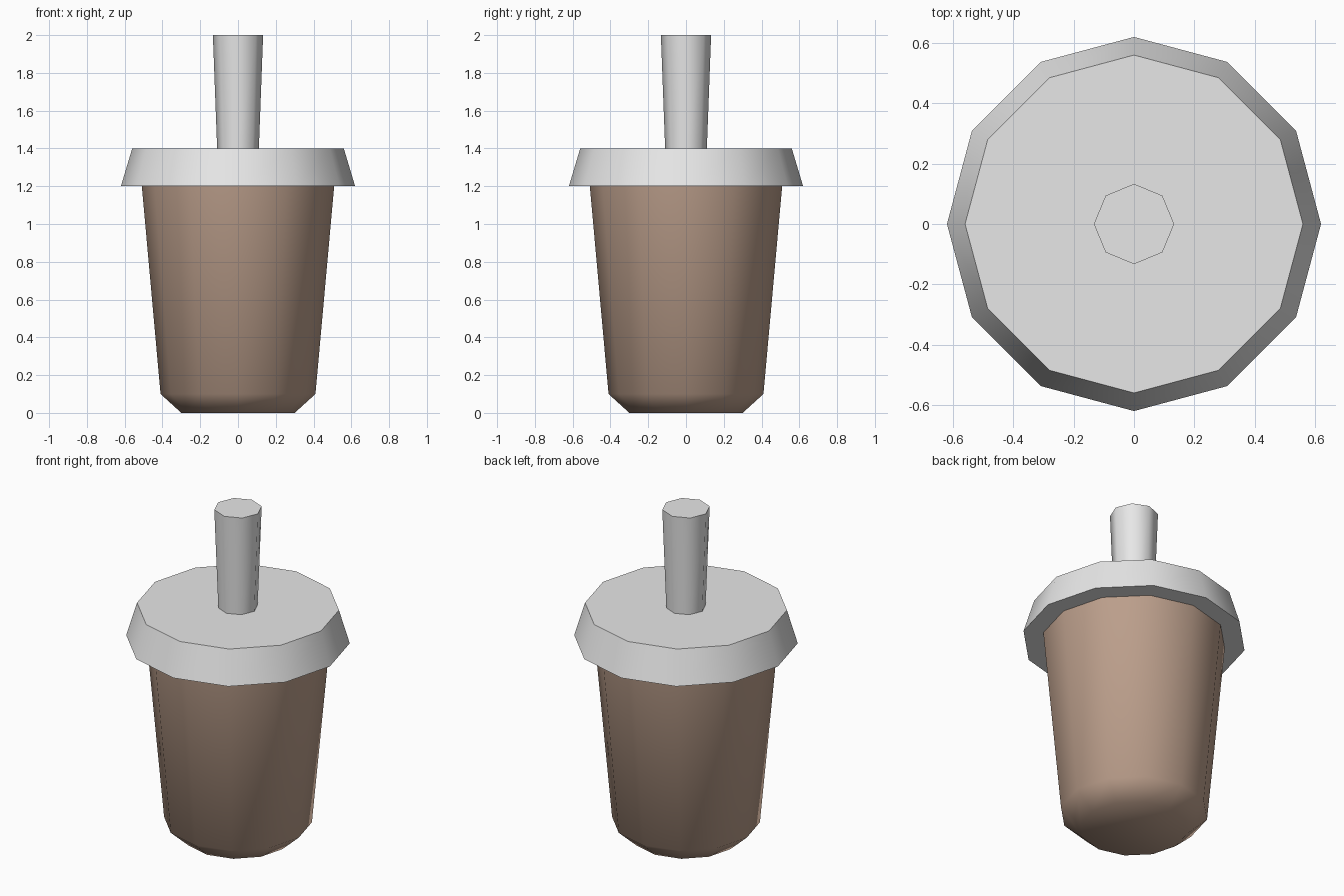
import bpy, bmesh, math

cube = bpy.data.objects.get("Cube")
if cube:
    bpy.data.objects.remove(cube, do_unlink=True)


def make_material(name, rgb):
    mat = bpy.data.materials.new(name)
    mat.use_nodes = True
    color = (*rgb, 1)
    mat.diffuse_color = color
    mat.node_tree.nodes["Principled BSDF"].inputs["Base Color"].default_value = color
    return mat


def lathe(name, profile, sides, mat, cap_top=True, smooth_angle=50):
    """Stack rings of (radius, height) into a faceted round body."""
    bm = bmesh.new()
    rings = []
    for radius, z in profile:
        angles = [math.tau * i / sides for i in range(sides)]
        rings.append([bm.verts.new((radius * math.cos(a), radius * math.sin(a), z))
                      for a in angles])
    for low, high in zip(rings, rings[1:]):
        for i in range(sides):
            j = (i + 1) % sides
            bm.faces.new((low[i], low[j], high[j], high[i]))
    bm.faces.new(rings[0][::-1])
    if cap_top:
        bm.faces.new(rings[-1])
    mesh = bpy.data.meshes.new(name)
    bm.to_mesh(mesh)
    bm.free()
    mesh.materials.append(mat)
    obj = bpy.data.objects.new(name, mesh)
    bpy.context.collection.objects.link(obj)
    bpy.ops.object.select_all(action="DESELECT")
    obj.select_set(True)
    bpy.context.view_layer.objects.active = obj
    bpy.ops.object.shade_smooth_by_angle(angle=math.radians(smooth_angle))
    return obj


brown = make_material("milky brown", (0.50, 0.345, 0.26))
grey = make_material("light grey", (0.8, 0.8, 0.8))

# Tapered cup with a soft chamfered foot, its open rim hidden by the lid
lathe("cup", [(0.30, 0), (0.41, 0.1), (0.51, 1.21)], 12, brown, cap_top=False, smooth_angle=60)

# Flared lid
lathe("lid", [(0.62, 1.2), (0.56, 1.4)], 12, grey)

# Straw, widening toward the top
lathe("straw", [(0.11, 1.39), (0.133, 2.0)], 8, grey)
